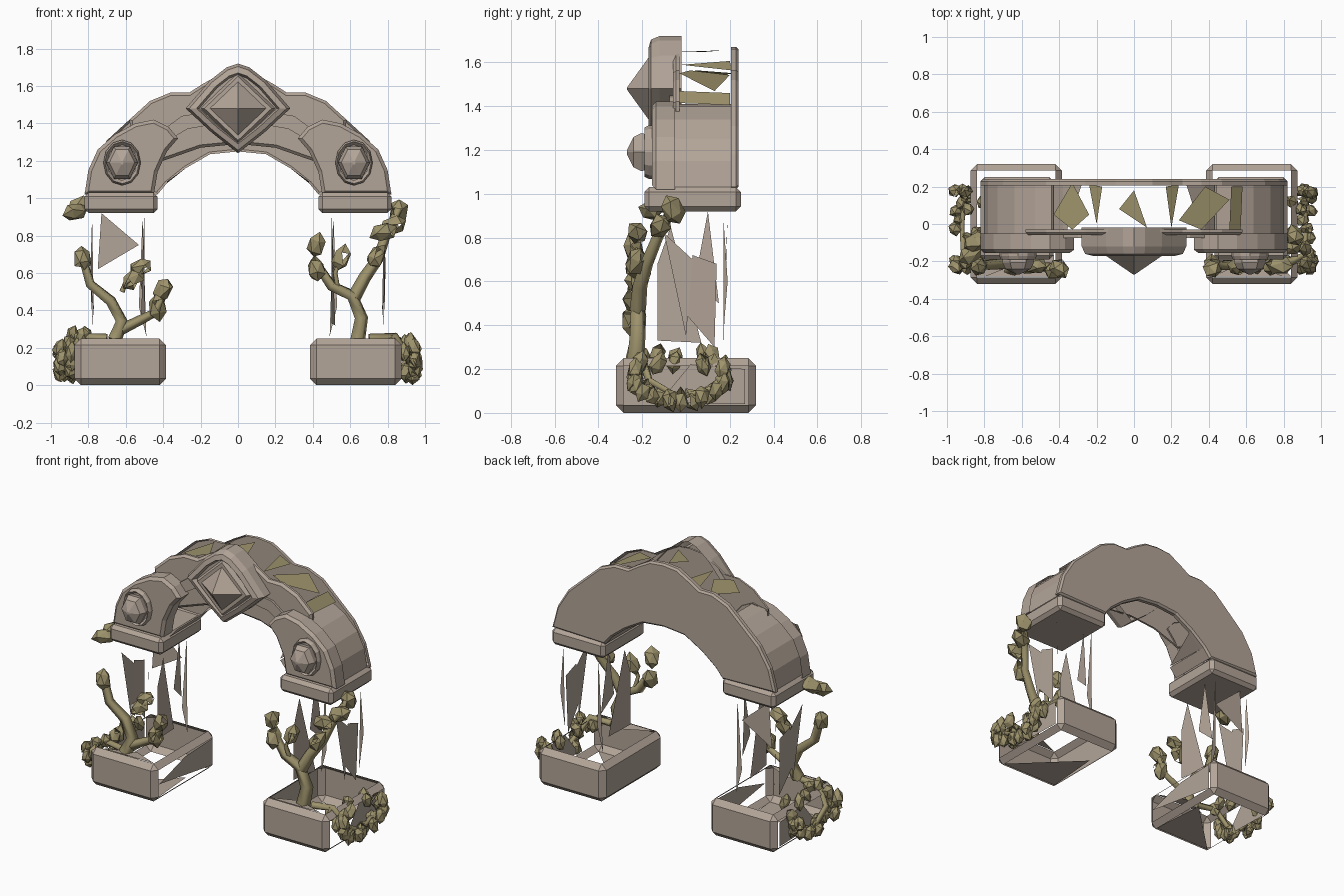
import bpy, bmesh, math, random
from mathutils import Vector, Matrix, Euler

random.seed(4)
if "Cube" in bpy.data.objects:
    bpy.data.objects.remove(bpy.data.objects["Cube"])


def material(name, rgb):
    mat = bpy.data.materials.new(name)
    mat.use_nodes = True
    color = (*rgb, 1)
    mat.diffuse_color = color
    mat.node_tree.nodes["Principled BSDF"].inputs["Base Color"].default_value = color
    return mat


STONE = material("warm stone", (.45, .375, .315))
OLIVE = material("olive vine", (.34, .29, .15))


def finish(name, bm, mat, solid=True):
    if solid:
        bmesh.ops.recalc_face_normals(bm, faces=bm.faces)
    mesh = bpy.data.meshes.new(name)
    bm.to_mesh(mesh)
    bm.free()
    mesh.materials.append(mat)
    obj = bpy.data.objects.new(name, mesh)
    bpy.context.collection.objects.link(obj)


def plate(name, outline, front, back, bevel=0):
    """Upright shell cut to an (x, z) outline, eased at the front, open behind."""
    bm = bmesh.new()
    face = bm.faces.new([bm.verts.new((x, front, z)) for x, z in outline])
    extruded = bmesh.ops.extrude_face_region(bm, geom=[face], use_keep_orig=True)["geom"]
    verts = [v for v in extruded if isinstance(v, bmesh.types.BMVert)]
    bmesh.ops.translate(bm, verts=verts, vec=(0, back - front, 0))
    if bevel:
        rim = [e for e in bm.edges if all(abs(v.co.y - front) < 1e-5 for v in e.verts)]
        bmesh.ops.bevel(bm, geom=rim, offset=bevel, segments=1, affect='EDGES')
    cap = [f for f in bm.faces if all(abs(v.co.y - back) < 1e-5 for v in f.verts)]
    bmesh.ops.delete(bm, geom=cap, context='FACES_ONLY')
    finish(name, bm, STONE)


def stack(name, center, outline, rings):
    """Concentric copies of an outline, each (scale, y), closed by the last."""
    bm = bmesh.new()
    loops = [[bm.verts.new((center[0] + x * k, y, center[1] + z * k))
              for x, z in outline] for k, y in rings]
    n = len(outline)
    for a, b in zip(loops, loops[1:]):
        for i in range(n):
            j = (i + 1) % n
            bm.faces.new((a[i], a[j], b[j], b[i]))
    bm.faces.new(loops[-1])
    finish(name, bm, STONE)


def shards(name, polygons, mat):
    bm = bmesh.new()
    for poly in polygons:
        bm.faces.new([bm.verts.new(p) for p in poly])
    finish(name, bm, mat, solid=False)


def box(name, x0, x1, y0, y1, z0, z1, bevel, drop=()):
    """Bevelled box; faces whose normal matches a dropped direction are left open."""
    bm = bmesh.new()
    bmesh.ops.create_cube(bm, size=1)
    for v in bm.verts:
        v.co = ((x0 + x1) / 2 + v.co.x * (x1 - x0), (y0 + y1) / 2 + v.co.y * (y1 - y0),
                (z0 + z1) / 2 + v.co.z * (z1 - z0))
    bmesh.ops.bevel(bm, geom=bm.edges[:], offset=bevel, segments=1, affect='EDGES')
    bmesh.ops.recalc_face_normals(bm, faces=bm.faces)
    bm.normal_update()
    gone = [f for f in bm.faces if any(f.normal.dot(Vector(d)) > .9 for d in drop)]
    bmesh.ops.delete(bm, geom=gone, context='FACES')
    finish(name, bm, STONE, solid=False)


def both(half):
    """Mirror a centre-to-left profile into a whole one."""
    return [(-x, z) for x, z in half[:0:-1]] + half


def oval(n, rx, rz):
    return [(rx * math.cos(i * math.tau / n), rz * math.sin(i * math.tau / n))
            for i in range(n)]


# Arch outline, shared by the back wall, the crown plate and the top skin
OUTER = [(0, 1.67), (.1, 1.66), (.19, 1.61), (.26, 1.565), (.36, 1.565), (.47, 1.52),
         (.58, 1.42), (.7, 1.31), (.78, 1.18), (.82, 1.03)]
INNER = [(0, 1.25), (.15, 1.235), (.28, 1.16), (.38, 1.08), (.43, 1.02)]
plate("arch_back_wall", both(OUTER) + both(INNER)[::-1], .24, .205, .012)
crown_under = [(0, 1.29), (.2, 1.27), (.4, 1.2), (.57, 1.3)]
plate("crown_front_plate", both(OUTER[:7]) + both(crown_under)[::-1], -.06, -.03, .015)
crown_rib = [(.1, 1.4), (.27, 1.37), (.42, 1.28), (.45, 1.33), (.3, 1.44), (.1, 1.47)]

# Diamond boss at the crown
diamond = [(.28, 0), (.15, .15), (.06, .22), (0, .24), (-.06, .22), (-.15, .15),
           (-.28, 0), (-.14, -.13), (0, -.24), (.14, -.13)]
stack("diamond_frame", (0, 1.48), diamond,
      [(1, -.02), (1, -.12), (.93, -.16), (.79, -.17), (.74, -.14)])
stack("diamond_gem", (0, 1.48), [(.2, 0), (0, .19), (-.2, 0), (0, -.19)],
      [(1, -.14), (.9, -.17), (.75, -.17), (.02, -.27)])

SHOULDER = [(.82, 1.02), (.8, 1.15), (.75, 1.26), (.66, 1.34), (.55, 1.4), (.45, 1.42),
            (.37, 1.38), (.32, 1.32), (.38, 1.25), (.43, 1.14), (.45, 1.02)]


def top_z(x):
    x = abs(x)
    for (a, za), (b, zb) in zip(OUTER, OUTER[1:]):
        if x <= b:
            return za + (zb - za) * (x - a) / (b - a) - .015


def quads_along(points, y0, y1):
    return [[(a[0], y0, a[1]), (b[0], y0, b[1]), (b[0], y1, b[1]), (a[0], y1, a[1])]
            for a, b in zip(points, points[1:])]


for side, s in (("right", -1), ("left", 1)):
    # Shoulder block, roundel, capital and the stone skin around the arch foot
    plate(side + "_shoulder", [(s * x, z) for x, z in SHOULDER], -.155, -.05, .018)
    plate(side + "_crown_rib", [(s * x, z) for x, z in crown_rib], -.075, -.06)
    stack(side + "_roundel_ring", (s * .62, 1.19), oval(12, .1, .122),
          [(1, -.15), (1, -.17), (.92, -.19), (.78, -.17)])
    stack(side + "_roundel_gem", (s * .62, 1.19), oval(6, .085, .1),
          [(.9, -.16), (1, -.205), (.8, -.24), (.1, -.27)])
    xa, xb = sorted((s * .43, s * .82))
    box(side + "_capital", xa, xb, -.19, .25, .92, 1.03, .022)
    foot = [(s * .8, 1.03), (s * .78, 1.15), (s * .73, 1.25), (s * .64, 1.34),
            (s * .53, 1.4), (s * .44, 1.41)]
    shards(side + "_arch_skin", quads_along(foot, -.14, .21), STONE)
    under = [(s * x, z) for x, z in INNER[3:]]
    shards(side + "_arch_underside", quads_along(under, -.1, .21)
           + [[(s * .38, -.1, 1.09), (s * .28, .21, 1.16), (s * .38, .21, 1.08)]], STONE)

    # Hollow base block, open above, below and on the outer side
    xa, xb = sorted((s * .385, s * .875))
    box(side + "_base", xa, xb, -.32, .32, 0, .25, .035,
        [(0, 0, 1), (0, 0, -1), (s, 0, 0)] + ([(1, 0, 0)] if s < 0 else []))
    shards(side + "_base_fragments", [
        [(s * .42, -.28, .005), (s * .84, -.28, .005), (s * .45, .1, .005)],
        [(s * .875, -.12, .05), (s * .875, .27, .04), (s * .875, .27, .2), (s * .875, .02, .22)],
        [(s * .8, -.28, .25), (s * .6, -.2, .245), (s * .42, -.28, .25)]], STONE)

    # Broken column: slivers left standing on each face
    inner, outer = s * .5, s * .785
    shards(side + "_column_slivers", [
        [(inner, -.13, .33), (inner, -.13, .68), (inner, -.07, .85), (inner + s * .02, .07, .32)],
        [(inner, .1, .92), (inner + s * .02, .15, .5), (inner, .04, .6)],
        [(outer, .03, .72), (outer, .14, .68), (outer - s * .01, .13, .3), (outer, 0, .45)],
        [(outer, -.1, .82), (outer, .03, .7), (outer, 0, .35)],
        [(s * .49, .17, .26), (s * .53, .17, .42), (s * .51, .19, .9)],
        [(s * .77, .17, .36), (s * .79, .19, .6), (s * .78, .17, .9)]], STONE)
shards("right_column_fragment",
       [[(-.73, .17, .92), (-.53, .17, .75), (-.75, .17, .62)]], STONE)
shards("right_base_inner_fragment",
       [[(-.385, -.28, .12), (-.385, .28, .035), (-.385, .28, .21), (-.385, 0, .2)]], STONE)

# Mossy fragments across the top of the arch
moss = [[(-.43, .05), (-.33, .22), (-.24, .05), (-.33, -.03)],
        [(-.24, .21), (-.17, .2), (-.2, 0)],
        [(-.08, .08), (0, .18), (.07, -.02)],
        [(.17, .2), (.24, .21), (.2, -.02)],
        [(.24, .02), (.38, .2), (.51, .13), (.36, -.03)],
        [(.52, .2), (.58, .2), (.57, -.03), (.51, -.03)]]
shards("moss_fragments", [[(x, y, top_z(x)) for x, y in p] for p in moss], OLIVE)


def stem(name, points, width):
    curve = bpy.data.curves.new(name, 'CURVE')
    curve.dimensions = '3D'
    curve.bevel_depth = width
    curve.bevel_resolution = 0
    curve.use_fill_caps = True
    spline = curve.splines.new('POLY')
    spline.points.add(len(points) - 1)
    for i, (p, q) in enumerate(zip(spline.points, points)):
        p.co = (*q, 1)
        p.radius = 1 - .5 * i / len(points)
    curve.materials.append(OLIVE)
    bpy.context.collection.objects.link(bpy.data.objects.new(name, curve))


def leaves(name, spots, size, tilt):
    """Ragged low-poly buds pointing up along a tilt, some faces torn away."""
    bm = bmesh.new()
    for spot in spots:
        turn = Euler([random.uniform(-.5, .5), tilt + random.uniform(-.3, .3),
                      random.uniform(-.5, .5)]).to_matrix().to_4x4()
        shape = Matrix.Diagonal((size * .9, size * .9, size * 1.35, 1))
        made = bmesh.ops.create_icosphere(bm, subdivisions=1, radius=1,
                                          matrix=Matrix.Translation(spot) @ turn @ shape)
        for v in made["verts"]:
            v.co += (v.co - Vector(spot)) * random.uniform(-.18, .12)
    torn = [f for f in bm.faces if random.random() < .08]
    bmesh.ops.delete(bm, geom=torn, context='FACES')
    finish(name, bm, OLIVE, solid=False)


# Climbing vines in front of the columns
stem("right_vine_stem", [(-.66, -.24, .24), (-.62, -.22, .34), (-.68, -.21, .45),
                         (-.79, -.22, .54), (-.83, -.22, .68)], .042)
stem("right_vine_branch", [(-.64, -.23, .29), (-.52, -.23, .35), (-.44, -.23, .39),
                           (-.39, -.23, .5)], .03)
stem("right_vine_twig", [(-.62, -.21, .5), (-.6, -.22, .55), (-.52, -.22, .6)], .016)
leaves("right_vine_leaves", [(-.83, -.23, .68), (-.4, -.24, .51), (-.43, -.25, .42)], .057, .1)
leaves("right_vine_side_leaves", [(-.56, -.23, .57), (-.52, -.22, .63),
                                  (-.87, -.16, .93), (-.85, -.1, .96)], .055, 1)
stem("left_vine_stem", [(.64, -.23, .24), (.66, -.22, .36), (.61, -.22, .48),
                        (.5, -.22, .53), (.44, -.22, .62)], .044)
stem("left_vine_branch", [(.62, -.22, .47), (.68, -.21, .58), (.75, -.18, .68),
                          (.79, -.13, .8), (.86, -.06, .94)], .038)
stem("left_vine_twig", [(.53, -.22, .53), (.52, -.24, .6), (.55, -.23, .7)], .016)
leaves("left_vine_leaves", [(.42, -.22, .62), (.42, -.24, .75), (.55, -.23, .68),
                            (.86, -.06, .93)], .057, .2)
leaves("left_vine_side_leaves", [(.74, -.23, .69), (.78, -.22, .82), (.83, -.12, .85)],
       .057, 1)

# Ivy garlands hanging in an arc on the outer side of each base
for side, s in (("right", -1), ("left", 1)):
    arc = []
    for i in range(18):
        a = math.radians(150 + i * 13.5)
        arc.append((s * random.uniform(.88, .96), -.03 + .21 * math.cos(a),
                    .17 + .11 * math.sin(a)))
    crest = [(s * random.uniform(.8, .93), y, random.uniform(.21, .27))
             for y in (-.2, -.13, -.05, .08, .12)]
    leaves(side + "_ivy", arc + crest, .042, 0)
    stem(side + "_ivy_stem", [(s * .7, -.22, .25), (s * .84, -.2, .26), (s * .91, -.17, .15),
                              (s * .92, -.03, .07), (s * .91, .14, .12)], .025)
